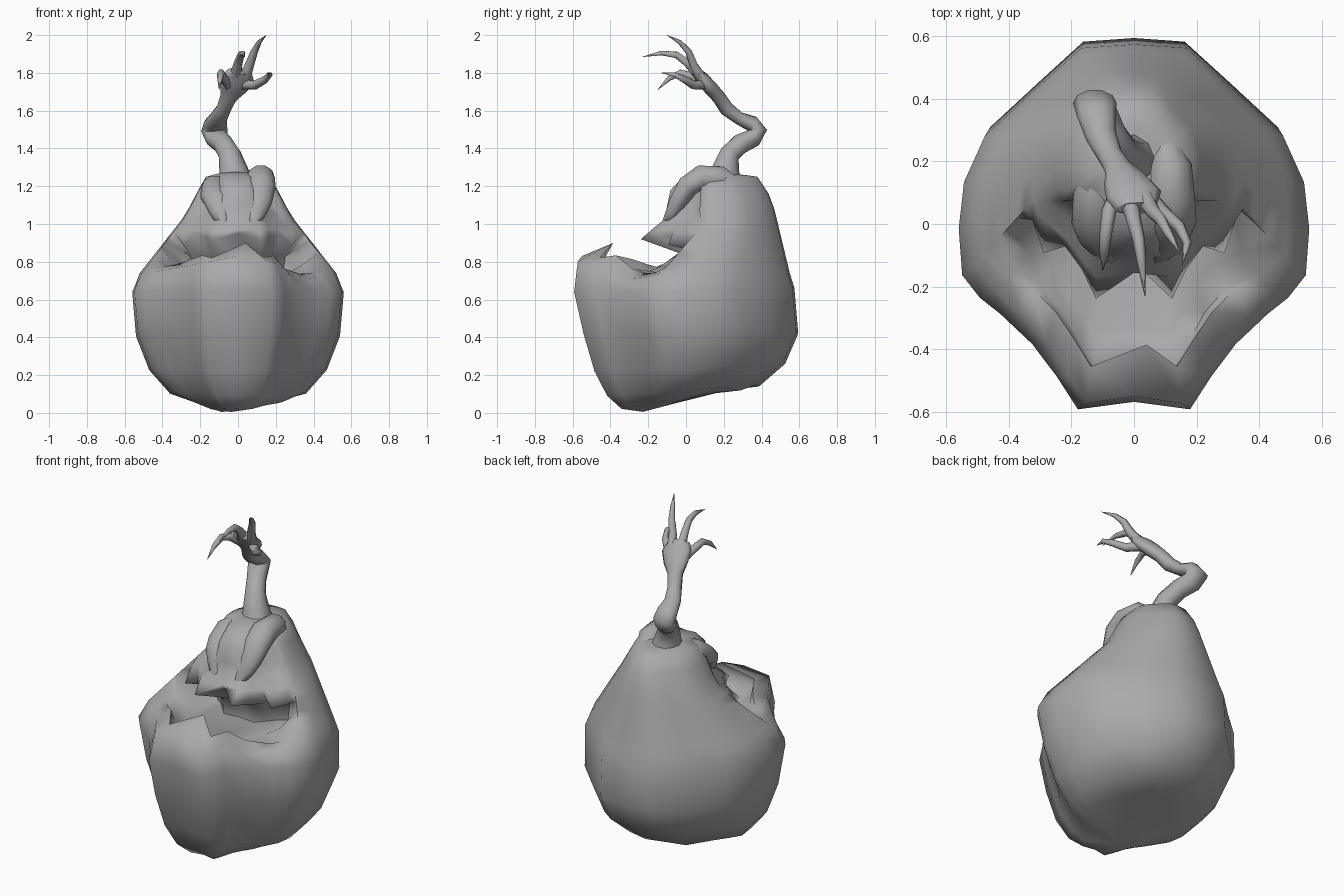
import bpy, bmesh, math
from mathutils import Vector

cube = bpy.data.objects.get("Cube")
if cube:
    bpy.data.objects.remove(cube)

# One matte grey for the whole figure
GREY = (0.4, 0.4, 0.4, 1)
grey = bpy.data.materials.new("stone_grey")
grey.use_nodes = True
grey.diffuse_color = GREY
grey.node_tree.nodes["Principled BSDF"].inputs["Base Color"].default_value = GREY


def finish(name, bm, angle=70):
    bmesh.ops.remove_doubles(bm, verts=bm.verts, dist=0.0005)
    bmesh.ops.recalc_face_normals(bm, faces=bm.faces)
    mesh = bpy.data.meshes.new(name)
    bm.to_mesh(mesh)
    bm.free()
    obj = bpy.data.objects.new(name, mesh)
    bpy.context.collection.objects.link(obj)
    mesh.materials.append(grey)
    bpy.ops.object.select_all(action="DESELECT")
    obj.select_set(True)
    bpy.context.view_layer.objects.active = obj
    bpy.ops.object.shade_smooth_by_angle(angle=math.radians(angle))


def loft(bm, rings):
    rows = [[bm.verts.new(p) for p in ring] for ring in rings]
    for a, b in zip(rows, rows[1:]):
        n = len(a)
        for i in range(n):
            bm.faces.new((a[i], a[(i + 1) % n], b[(i + 1) % n], b[i]))
    return rows


def tube(name, path, sides=8):
    """Tapered limb through (x, y, z, half width, half depth) stations."""
    bm = bmesh.new()
    pts = [Vector(p[:3]) for p in path]
    rings = []
    for i, p in enumerate(pts):
        t = (pts[min(i + 1, len(pts) - 1)] - pts[max(i - 1, 0)]).normalized()
        u = (Vector((1, 0, 0)) - t * t.x).normalized()
        v = t.cross(u)
        wide, deep = path[i][3], path[i][-1]
        rings.append([p + u * wide * math.cos(a) + v * deep * math.sin(a)
                      for a in (math.tau * k / sides for k in range(sides))])
    rows = loft(bm, rings)
    bm.faces.new(rows[0])
    bm.faces.new(rows[-1])
    finish(name, bm)


# Plan outline of half the body, back to front, in unit size
HALF = [(0, .99), (.3, .97), (.56, .75), (.85, .5), (.97, .25), (1, 0), (.98, -.25),
        (.88, -.37), (.76, -.46), (.58, -.62), (.44, -.82), (.32, -.97), (0, -.93)]
LAST = len(HALF) - 1
COLUMNS = [(i, x, y) for i, (x, y) in enumerate(HALF)]
COLUMNS += [(i, -HALF[i][0], HALF[i][1]) for i in range(LAST - 1, 0, -1)]


def place(nx, ny, zf, zb, hw, yf, yb):
    y = (yf + yb) / 2 + ny * (yb - yf) / 2
    return Vector((nx * hw, y, zb + (zf - zb) * (1 - ny) / 2))


def plain_ring(spec):
    return [place(nx, ny, *spec) for _, nx, ny in COLUMNS]


# Belly: front z, back z, half width, front y, back y
belly = [(.005, .05, .09, -.23, -.06), (.02, .12, .24, -.35, .22),
         (.09, .14, .36, -.43, .39), (.22, .26, .47, -.5, .53),
         (.42, .42, .54, -.56, .6), (.64, .66, .56, -.61, .58)]
# Mouth fold: front z, half width, front y
fold = [(.83, .48, -.59), (.9, .43, -.47), (.81, .39, -.47), (.74, .35, -.36),
        (.72, .31, 0), (.83, .33, 0), (.93, .38, -.21), (.98, .37, -.18),
        (1.02, .32, -.13)]
# Head above the lip
head = [(1.09, 1.08, .26, -.11, .47), (1.18, 1.16, .215, -.09, .44),
        (1.25, 1.25, .17, -.02, .38), (1.275, 1.26, .1, .1, .31)]
# Jagged edges: column -> shift
TEETH = {LAST: (0, .06, .02), LAST - 1: (0, -.04, -.01), LAST - 3: (0, 0, .02),
         LAST - 4: (0, -.08, -.04)}
RIM = {LAST: (.04, .05, 0), LAST - 1: (0, 0, -.03), LAST - 2: (0, .01, 0)}


def fold_ring(k):
    zf, hw, yf = fold[k]
    t = k / (len(fold) - 1)
    outer_z = .74 + .28 * t
    ring = []
    for i, nx, ny in COLUMNS:
        outer = place(nx, ny, outer_z, outer_z, .52 - .22 * t, -.54 + .42 * t, .555 - .07 * t)
        # the lower lip sags to the sides, most on the left
        drop = (.09, .15, .08)[k] * abs(nx) + (.05 if nx > .5 else 0) if k < 3 else 0
        inner = place(nx, ny, zf - drop, zf - drop, hw, yf, .52)
        shift = RIM.get(i) if k == 1 else TEETH.get(i) if k == 6 else None
        if shift:
            inner += Vector(shift)
        ring.append(outer.lerp(inner, max(0, min(1, (i - 6) / 1.8))))
    return ring


# Body with open mouth, one continuous skin
bm = bmesh.new()
rings = [plain_ring(s) for s in belly]
rings += [fold_ring(k) for k in range(len(fold))]
rings += [plain_ring(s) for s in head]
# Foot leans to one side, chin is grooved, back is a little lumpy
for p in rings[0]:
    p.x -= .06
for ring in rings[2:6]:
    for p, (i, nx, ny) in zip(ring, COLUMNS):
        if i == LAST - 2:
            p.y += .015
        if i < 6:
            p.z += .015 * math.sin(i * 2.3)
# Hollow eye sockets
for ring in rings[-4:-2]:
    for p, (i, nx, ny) in zip(ring, COLUMNS):
        if i in (LAST - 3, LAST - 4):
            p.y += .03
rows = loft(bm, rings)
bm.faces.new(rows[0])
bm.faces.new(rows[-1])
finish("body", bm, 85)

# Brow ridges sweeping down to the lip, the left one taller
for side, name, lift in ((1, "left_brow", .02), (-1, "right_brow", -.035)):
    tube(name, [(.1 * side, .26, 1.18 + lift, .05), (.115 * side, .18, 1.22 + lift, .07),
                (.12 * side, .08, 1.225 + lift, .075, .07), (.12 * side, .01, 1.18 + lift, .08, .06),
                (.105 * side, -.04, 1.12, .075, .05), (.09 * side, -.07, 1.06, .06, .04),
                (.08 * side, -.1, 1.0, .03)], 10)

# Stalk arm with a knobbly elbow and a flattened palm
tube("arm_and_palm", [
    (-.01, .2, 1.2, .1), (-.025, .21, 1.29, .075), (-.045, .23, 1.37, .06, .055),
    (-.08, .29, 1.425, .055), (-.115, .355, 1.455, .062, .05), (-.125, .385, 1.495, .07, .045),
    (-.12, .35, 1.53, .062, .045), (-.105, .28, 1.56, .05, .035), (-.075, .215, 1.61, .04),
    (-.05, .175, 1.67, .045, .038), (-.025, .13, 1.72, .075, .04), (0, .09, 1.765, .09, .038),
    (.005, .05, 1.81, .065, .025)], 10)

# Clawed fingers
fingers = {
    "thumb": [(-.045, .11, 1.73, .03), (-.08, .04, 1.78, .024), (-.09, -.03, 1.8, .02),
              (-.095, -.09, 1.77, .015), (-.1, -.15, 1.71, .001)],
    "long_finger": [(-.02, .09, 1.76, .033), (0, .01, 1.85, .024), (.015, -.05, 1.895, .02),
                    (.025, -.13, 1.905, .014), (.035, -.23, 1.885, .001)],
    "tall_finger": [(.03, .09, 1.76, .033), (.06, .04, 1.84, .025), (.085, .015, 1.91, .02),
                    (.11, -.03, 1.96, .014), (.15, -.1, 2.0, .001)],
    "hooked_finger": [(.03, .1, 1.74, .03), (.09, .04, 1.735, .024), (.145, -.01, 1.765, .02),
                      (.17, -.06, 1.79, .014), (.155, -.13, 1.8, .001)],
}
for name, path in fingers.items():
    tube(name, path, 6)
